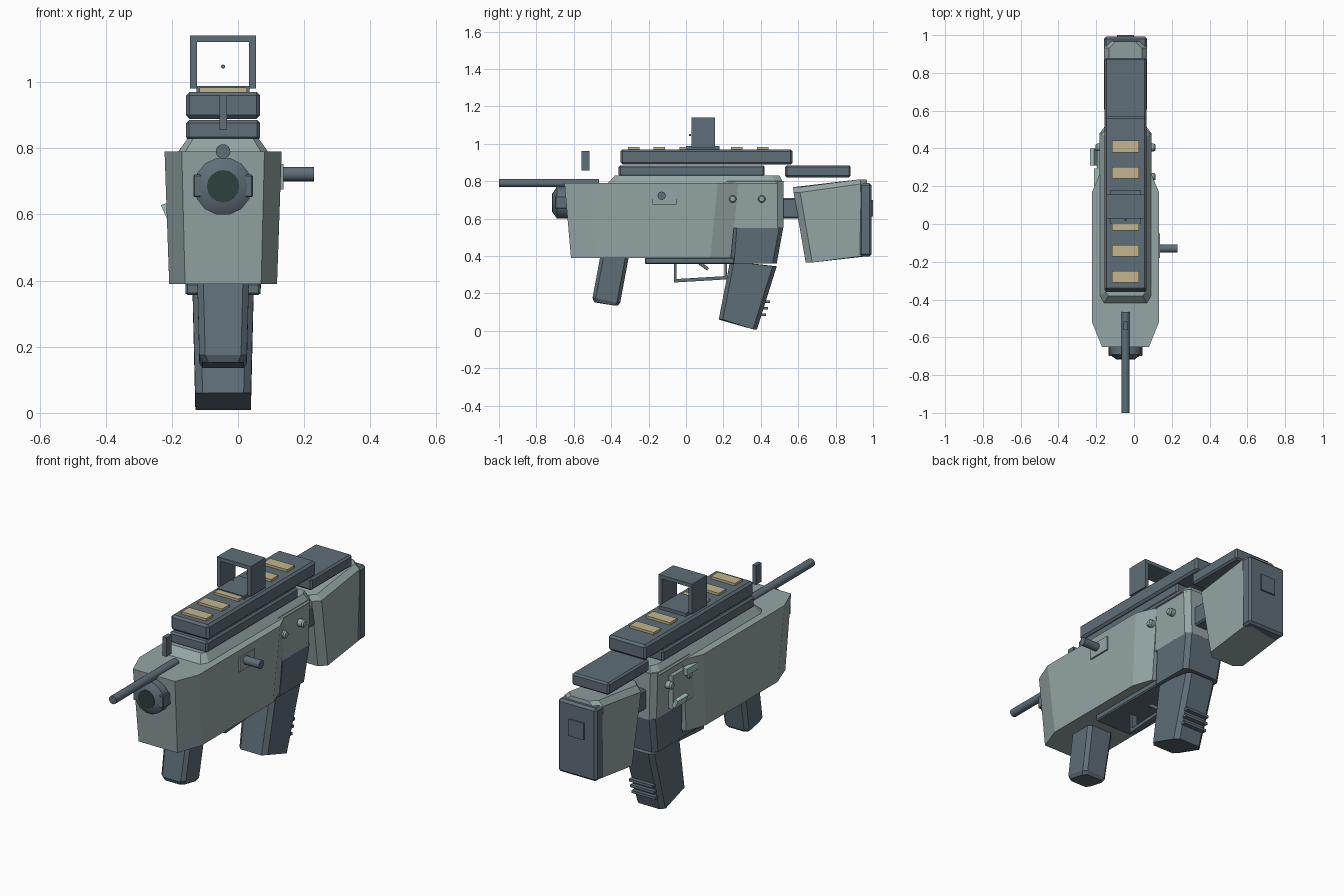
import bpy, bmesh, math
from mathutils import Vector

cube = bpy.data.objects.get("Cube")
if cube:
    bpy.data.objects.remove(cube, do_unlink=True)

CX = -0.045  # centre plane of the body


def material(name, rgb):
    m = bpy.data.materials.new(name)
    m.use_nodes = True
    m.diffuse_color = (*rgb, 1)
    m.node_tree.nodes["Principled BSDF"].inputs["Base Color"].default_value = (*rgb, 1)
    return m


SHELL = material("pale grey green", (0.30, 0.38, 0.38))
SLATE = material("dark slate", (0.112, 0.156, 0.188))
TAN = material("tan", (0.55, 0.46, 0.27))
MINT = material("pale mint", (0.36, 0.55, 0.49))
LENS = material("deep green", (0.026, 0.053, 0.048))


def finish(name, bm, mat, bevel=0):
    bmesh.ops.recalc_face_normals(bm, faces=bm.faces)
    if bevel:
        bmesh.ops.bevel(bm, geom=bm.edges[:], offset=bevel, segments=1, affect='EDGES')
    me = bpy.data.meshes.new(name)
    bm.to_mesh(me)
    bm.free()
    me.materials.append(mat)
    ob = bpy.data.objects.new(name, me)
    bpy.context.collection.objects.link(ob)
    return ob


def loft(name, rings, mat, bevel=0):
    """Skin closed rings of points and cap both ends."""
    bm = bmesh.new()
    loops = [[bm.verts.new(p) for p in ring] for ring in rings]
    n = len(loops[0])
    for a, b in zip(loops, loops[1:]):
        for i in range(n):
            j = (i + 1) % n
            bm.faces.new((a[i], a[j], b[j], b[i]))
    bm.faces.new(loops[0])
    bm.faces.new(loops[-1])
    return finish(name, bm, mat, bevel)


def box(name, x, y, z, mat, bevel=0):
    rings = [[(x[0], y[0], h), (x[1], y[0], h), (x[1], y[1], h), (x[0], y[1], h)] for h in z]
    return loft(name, rings, mat, bevel)


def mid_box(name, half, y, z, mat, bevel=0):
    return box(name, (CX - half, CX + half), y, z, mat, bevel)


def plan_ring(outline, z):
    """Mirror (y, half width) pairs across the centre plane."""
    right = [(CX + w, y, z) for y, w in outline]
    left = [(CX - w, y, z) for y, w in reversed(outline)]
    return right + left


def chamfered(name, levels, mat, c=0.03):
    """Block with cut vertical corners; each level is y0, y1, z0, z1, half."""
    rings = []
    for y0, y1, z0, z1, w in levels:
        half = [(y0, w - c, z0), (y0 + c, w, z0), (y1 - c, w, z1), (y1, w - c, z1)]
        rings.append([(CX + h, y, z) for y, h, z in half]
                     + [(CX - h, y, z) for y, h, z in reversed(half)])
    return loft(name, rings, mat)


def lathe(name, start, direction, profile, mat, sides=16):
    """Round part from (distance, radius) pairs along a direction."""
    q = Vector(direction).to_track_quat('Z', 'Y')
    rings = []
    for d, r in profile:
        rings.append([Vector(start) + q @ Vector((r * math.cos(t), r * math.sin(t), d))
                      for t in (math.tau * i / sides for i in range(sides))])
    ob = loft(name, rings, mat)
    for f in ob.data.polygons:
        f.use_smooth = len(f.vertices) == 4
    bpy.context.view_layer.objects.active = ob
    ob.select_set(True)
    bpy.ops.object.shade_smooth_by_angle(angle=math.radians(35))
    ob.select_set(False)
    return ob


# Main shell
low = [(-0.615, 0.115), (-0.48, 0.163), (0.13, 0.163), (0.24, 0.125)]
high = [(-0.65, 0.125), (-0.52, 0.177), (0.17, 0.177), (0.28, 0.13)]
loft("body_shell", [plan_ring(low, 0.39), plan_ring(high, 0.79)], SHELL)
loft("body_rear", [plan_ring([(0.22, 0.122), (0.49, 0.122), (0.52, 0.10)], 0.55),
                   plan_ring([(0.22, 0.13), (0.49, 0.13), (0.52, 0.107)], 0.80)], SHELL)
loft("body_top", [plan_ring([(-0.42, 0.115), (-0.38, 0.137), (0.48, 0.137), (0.52, 0.107)], 0.788),
                  plan_ring([(-0.38, 0.09), (-0.36, 0.107), (0.46, 0.107), (0.5, 0.09)], 0.83)], SHELL)
mid_box("underside_plate", 0.113, (-0.22, 0.26), (0.357, 0.392), SLATE, 0.006)

# Grips
chamfered("grip_collar", [(0.235, 0.485, 0.36, 0.36, 0.113),
                          (0.25, 0.52, 0.552, 0.552, 0.122)], SLATE, 0.022)
chamfered("pistol_grip", [(0.175, 0.38, 0.06, 0.008, 0.084),
                          (0.235, 0.485, 0.37, 0.345, 0.092)], SLATE, 0.022)
for k in range(3):
    z = 0.085 + 0.035 * k
    y = 0.403 + (z - 0.085) * 0.31
    mid_box("grip_rib", 0.07, (y, y + 0.024), (z - 0.007, z + 0.007), SLATE)
chamfered("front_grip", [(-0.49, -0.365, 0.152, 0.135, 0.062),
                         (-0.5, -0.352, 0.175, 0.15, 0.072),
                         (-0.458, -0.305, 0.40, 0.40, 0.078)], SLATE, 0.018)

# Trigger and guard
for name, y, z in (("guard_front", (-0.065, -0.05), (0.262, 0.36)),
                   ("guard_back", (0.205, 0.22), (0.28, 0.36))):
    mid_box(name, 0.016, y, z, SLATE)
loft("guard_bottom", [[(CX - 0.016, y, z), (CX + 0.016, y, z),
                       (CX + 0.016, y, z + 0.018), (CX - 0.016, y, z + 0.018)]
                      for y, z in ((-0.065, 0.258), (0.22, 0.275))], SLATE)
lathe("trigger", (CX, 0.07, 0.365), (0, 0.8, -0.6), [(0, 0.01), (0.06, 0.008)], SHELL, 8)

# Rails and ribbed contact plates
mid_box("lower_rail", 0.112, (-0.36, 0.42), (0.825, 0.885), SLATE, 0.009)
mid_box("upper_rail", 0.112, (-0.35, 0.57), (0.889, 0.97), SLATE, 0.011)
mid_box("rear_rail", 0.11, (0.53, 0.88), (0.82, 0.885), SLATE, 0.009)
for k in range(6):
    y = -0.28 + 0.138 * k
    mid_box("contact_plate", 0.072, (y - 0.031, y + 0.031), (0.968, 0.983), TAN)

# Sights
mid_box("sight_base", 0.08, (0.0, 0.18), (0.968, 0.988), SLATE)
for s in (-1, 1):
    xs = sorted((CX + s * 0.079, CX + s * 0.1))
    box("sight_side", xs, (0.03, 0.155), (0.98, 1.14), SLATE)
mid_box("sight_roof", 0.1, (0.03, 0.155), (1.121, 1.141), SLATE)
lathe("sight_bead", (CX, 0.015, 1.047), (0, 1, 0), [(0, 0.004), (0.006, 0.006), (0.012, 0.004)], SHELL, 8)
mid_box("front_post", 0.011, (-0.56, -0.515), (0.857, 0.96), SLATE)

# Barrel and muzzle lamp
lathe("barrel", (CX, -1.0, 0.79), (0, 1, 0), [(0, 0.022), (0.535, 0.022)], SLATE)
lathe("muzzle", (CX, -0.63, 0.685), (0, -1, 0),
      [(0, 0.088), (0.06, 0.088), (0.084, 0.052)], SLATE, 14)
lathe("muzzle_lens", (CX, -0.713, 0.685), (0, -1, 0), [(0, 0.049), (0.004, 0.049)], LENS)
mid_box("muzzle_lugs", 0.09, (-0.70, -0.62), (0.652, 0.72), SLATE, 0.004)

# Side handle on the left
box("handle_plate", (0.1, 0.137), (-0.18, -0.05), (0.675, 0.752), SHELL)
lathe("side_handle", (0.12, -0.13, 0.722), (1, 0, 0), [(0, 0.022), (0.11, 0.022)], SLATE)

# Screws on both sides
for s in (-1, 1):
    for y in (0.25, 0.405):
        lathe("screw", (CX + s * 0.12, y, 0.705), (s, 0, 0),
              [(0, 0.02), (0.032, 0.02), (0.04, 0.014)], SHELL, 12)

# Selector panel on the right
box("selector_panel", (-0.195, -0.15), (0.17, 0.39), (0.57, 0.75), SHELL)
box("selector_bar", (-0.212, -0.185), (0.2, 0.295), (0.72, 0.755), MINT)
loft("selector_lever", [[(-0.233, y, 0.628), (-0.213, y, 0.635),
                         (-0.195, y, 0.592), (-0.214, y, 0.585)] for y in (0.31, 0.4)], MINT)

# Shoulder stock
mid_box("stock_link", 0.08, (0.5, 0.62), (0.6, 0.71), SLATE, 0.008)
chamfered("stock", [(0.64, 0.98, 0.365, 0.40, 0.107),
                    (0.575, 0.968, 0.74, 0.785, 0.115),
                    (0.572, 0.966, 0.768, 0.81, 0.088)], SHELL, 0.035)
mid_box("butt_pad", 0.115, (0.925, 0.992), (0.398, 0.79), SLATE, 0.012)
mid_box("butt_plate", 0.045, (0.988, 1.0), (0.61, 0.70), SLATE)
